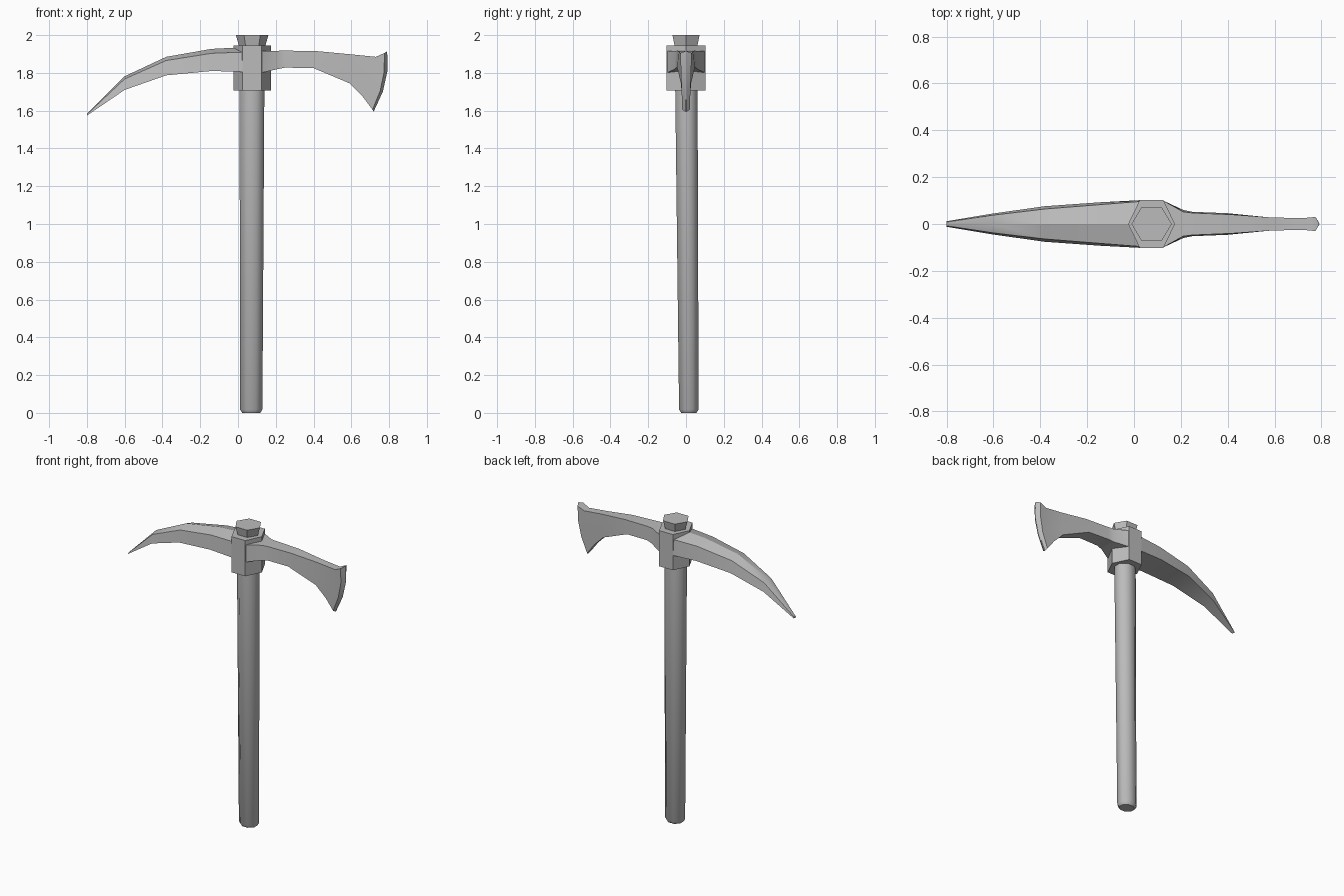
import bpy, bmesh
from math import cos, sin, pi, radians

cube = bpy.data.objects.get("Cube")
if cube:
    bpy.data.objects.remove(cube)

steel = bpy.data.materials.new("plain_grey")
steel.use_nodes = True
steel.diffuse_color = (0.5, 0.5, 0.5, 1)
steel.node_tree.nodes["Principled BSDF"].inputs["Base Color"].default_value = (0.5, 0.5, 0.5, 1)

CX = 0.075  # handle axis


def loft(name, rings, smooth=30):
    """Skin equal-length closed rings of points and cap both ends."""
    bm = bmesh.new()
    loops = [[bm.verts.new(p) for p in ring] for ring in rings]
    n = len(loops[0])
    for a, b in zip(loops, loops[1:]):
        for i in range(n):
            j = (i + 1) % n
            bm.faces.new((a[i], a[j], b[j], b[i]))
    bm.faces.new(loops[0][::-1])
    bm.faces.new(loops[-1])
    bmesh.ops.recalc_face_normals(bm, faces=bm.faces)
    mesh = bpy.data.meshes.new(name)
    bm.to_mesh(mesh)
    bm.free()
    mesh.materials.append(steel)
    obj = bpy.data.objects.new(name, mesh)
    bpy.context.collection.objects.link(obj)
    bpy.ops.object.select_all(action="DESELECT")
    obj.select_set(True)
    bpy.context.view_layer.objects.active = obj
    bpy.ops.object.shade_smooth_by_angle(angle=radians(smooth))
    return obj


def polygon(sides, rx, ry, z, cx=CX, cy=0.0, turn=0.0):
    steps = [turn + 2 * pi * i / sides for i in range(sides)]
    return [(cx + rx * cos(a), cy + ry * sin(a), z) for a in steps]


# Handle: slightly tapered octagonal shaft with a chamfered foot
loft("handle", [
    polygon(8, 0.052, 0.044, 0.0, 0.07, 0.015, pi / 8),
    polygon(8, 0.064, 0.056, 0.018, 0.07, 0.015, pi / 8),
    polygon(8, 0.071, 0.064, 1.72, 0.074, 0.002, pi / 8),
], 50)

# Hexagonal collar and the flared handle end above it
loft("collar", [polygon(6, 0.1, 0.119, z) for z in (1.708, 1.945)])
loft("flared_top", [polygon(6, 0.066, 0.066, 1.93),
                    polygon(6, 0.086, 0.083, 2.0)])

# Curved spike: x, top z, bottom z, upper half width, lower half width
spike = [
    (0.05, 1.937, 1.805, 0.098, 0.103),
    (-0.14, 1.927, 1.81, 0.083, 0.093),
    (-0.38, 1.885, 1.787, 0.064, 0.076),
    (-0.60, 1.782, 1.71, 0.038, 0.045),
    (-0.80, 1.582, 1.574, 0.008, 0.012),
]
loft("spike", [
    [(x, 0, top), (x, a, top - 0.2 * (top - low)), (x, b, low),
     (x, -b, low), (x, -a, top - 0.2 * (top - low))]
    for x, top, low, a, b in spike])


# Axe blade: top (x, z), bottom (x, z), forward bulge, half widths
def blade_ring(tx, tz, bx, bz, bulge, top_w, low_w):
    side = []
    for t in (0, 1 / 3, 2 / 3, 1):
        x = tx + (bx - tx) * t + bulge * 4 * t * (1 - t)
        side.append((x, top_w + (low_w - top_w) * t, tz + (bz - tz) * t))
    return side + [(x, -y, z) for x, y, z in reversed(side)]


loft("axe_blade", [blade_ring(*r) for r in (
    (0.12, 1.915, 0.12, 1.80, 0, 0.102, 0.102),
    (0.21, 1.917, 0.21, 1.82, 0, 0.052, 0.06),
    (0.25, 1.918, 0.25, 1.828, 0, 0.047, 0.052),
    (0.42, 1.915, 0.40, 1.825, 0, 0.04, 0.046),
    (0.60, 1.898, 0.59, 1.745, 0, 0.027, 0.027),
    (0.73, 1.885, 0.66, 1.675, 0.02, 0.026, 0.022),
    (0.775, 1.905, 0.712, 1.605, 0.022, 0.03, 0.02),
    (0.79, 1.915, 0.718, 1.594, 0.028, 0.003, 0.003),
)])
